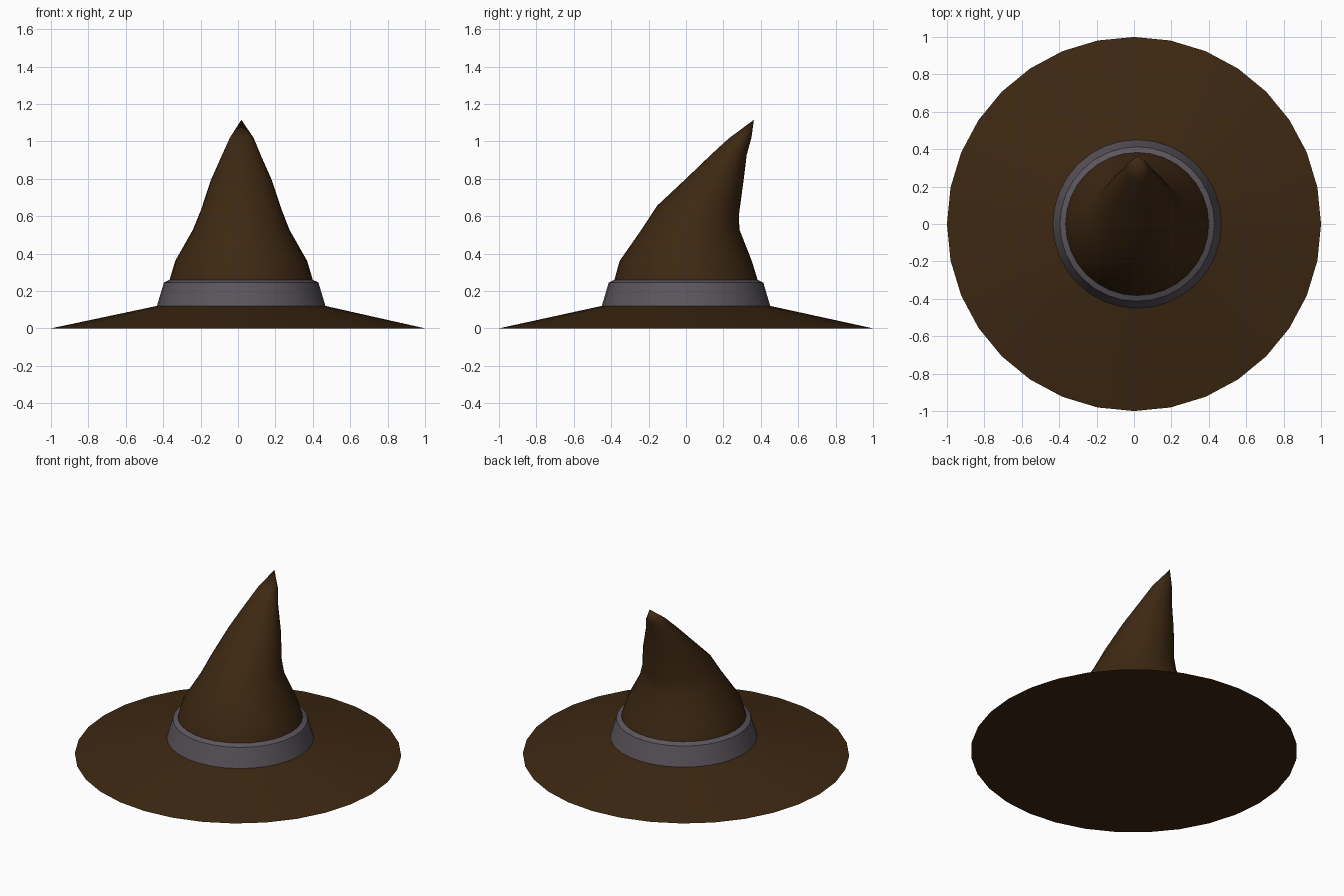
import bpy, bmesh, math

if "Cube" in bpy.data.objects:
    bpy.data.objects.remove(bpy.data.objects["Cube"])

SIDES = 32


def material(name, color):
    m = bpy.data.materials.new(name)
    m.diffuse_color = (*color, 1)
    m.use_nodes = True
    m.node_tree.nodes["Principled BSDF"].inputs["Base Color"].default_value = m.diffuse_color
    return m


brown = material("dark brown felt", (0.047, 0.021, 0.006))
grey = material("grey band", (0.105, 0.093, 0.108))


def loft(name, rings, mat, tip=None, cap_bottom=False, angle=30):
    """Skin rings given as (centre x, x radius, front (y, z), back (y, z))."""
    bm = bmesh.new()
    loops = []
    for cx, rx, (fy, fz), (by, bz) in rings:
        loop = []
        for i in range(SIDES):
            a = 2 * math.pi * i / SIDES
            t = (1 + math.sin(a)) / 2
            loop.append(bm.verts.new((cx + rx * math.cos(a),
                                      fy + (by - fy) * t,
                                      fz + (bz - fz) * t)))
        loops.append(loop)
    for lo, hi in zip(loops, loops[1:]):
        for i in range(SIDES):
            j = (i + 1) % SIDES
            bm.faces.new((lo[i], lo[j], hi[j], hi[i]))
    if cap_bottom:
        bm.faces.new(loops[0][::-1])
    if tip:
        top = bm.verts.new(tip)
        for i in range(SIDES):
            bm.faces.new((loops[-1][i], loops[-1][(i + 1) % SIDES], top))
    bm.normal_update()
    mesh = bpy.data.meshes.new(name)
    bm.to_mesh(mesh)
    bm.free()
    mesh.materials.append(mat)
    obj = bpy.data.objects.new(name, mesh)
    bpy.context.collection.objects.link(obj)
    bpy.ops.object.select_all(action='DESELECT')
    obj.select_set(True)
    bpy.context.view_layer.objects.active = obj
    bpy.ops.object.shade_smooth_by_angle(angle=math.radians(angle))
    return obj


def level(cx, r, z):
    return (cx, r, (-r, z), (r, z))


# Wide sloping brim with flat underside
loft("brim", [level(0, 1.0, 0), level(0.017, 0.45, 0.12)], brown, cap_bottom=True, angle=5)

# Band with a narrow bevelled top edge
loft("hat_band", [level(0.017, 0.451, 0.118), level(0.017, 0.413, 0.245),
                  level(0.017, 0.382, 0.26)], grey)

# Crown leaning back to a bent point
loft("crown", [
    level(0.017, 0.384, 0.255),
    (0.017, 0.353, (-0.355, 0.36), (0.352, 0.36)),
    (0.017, 0.258, (-0.24, 0.525), (0.285, 0.53)),
    (0.018, 0.215, (-0.155, 0.655), (0.284, 0.615)),
    (0.018, 0.163, (0.0, 0.80), (0.307, 0.785)),
    (0.018, 0.103, (0.13, 0.925), (0.325, 0.93)),
    (0.020, 0.064, (0.228, 1.015), (0.35, 1.02)),
], brown, tip=(0.018, 0.363, 1.115), angle=60)
